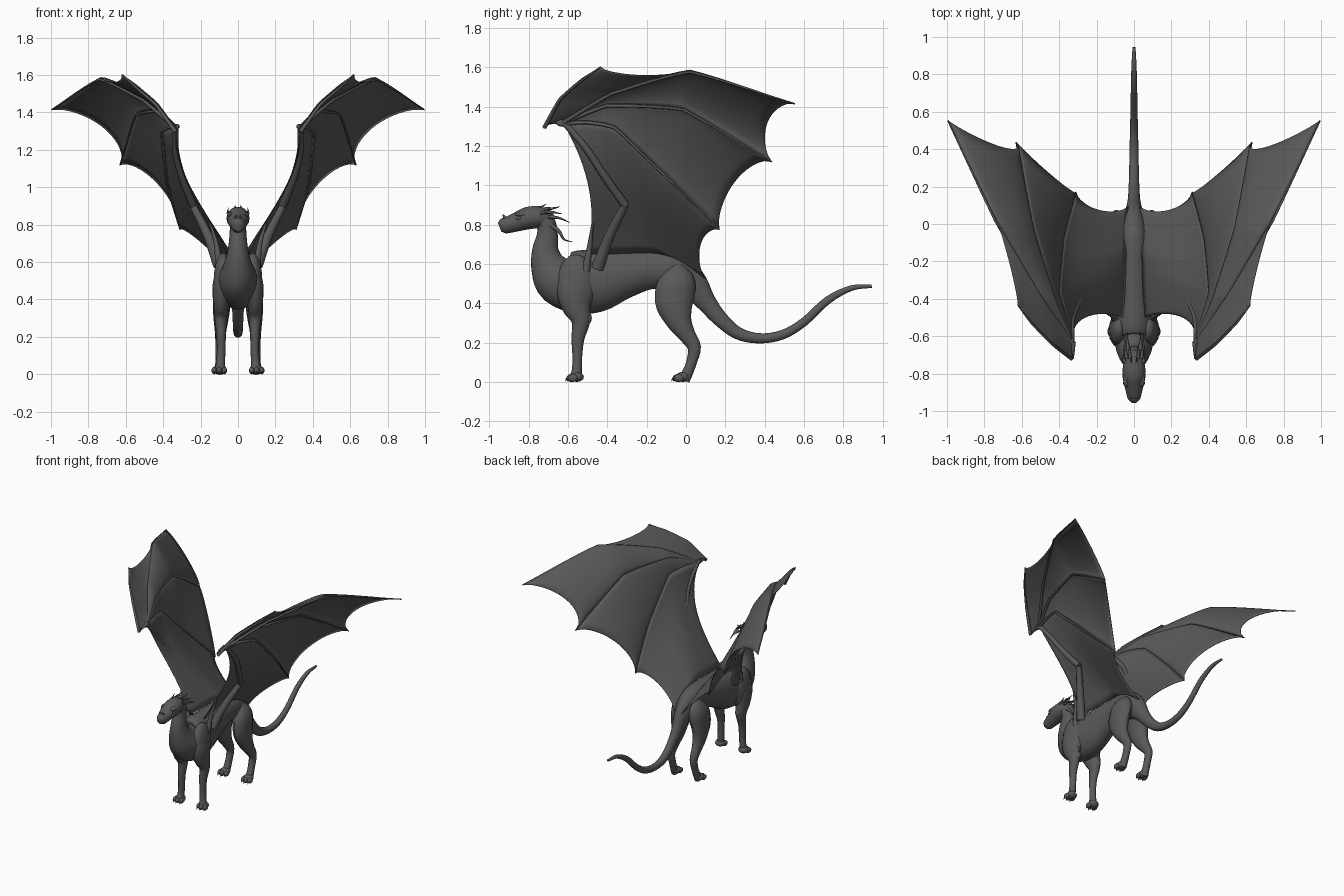
import bpy, bmesh, math
from mathutils import Vector

if "Cube" in bpy.data.objects:
    bpy.data.objects.remove(bpy.data.objects["Cube"])

hide = bpy.data.materials.new("charcoal hide")
hide.diffuse_color = (0.1, 0.1, 0.1, 1)
hide.use_nodes = True
hide.node_tree.nodes["Principled BSDF"].inputs["Base Color"].default_value = hide.diffuse_color


def spline(pts, u, soft=1.0):
    """Point at u in 0..1 along control points; soft blends straight to Catmull-Rom."""
    p = [Vector(q) for q in pts]
    p = [2 * p[0] - p[1]] + p + [2 * p[-1] - p[-2]]
    f = min(max(u, 0), 1) * (len(pts) - 1)
    i = min(int(f), len(pts) - 2)
    t = f - i
    a, b, c, d = p[i:i + 4]
    curve = (2 * b + (c - a) * t + (2 * a - 5 * b + 4 * c - d) * t * t
             + (3 * b - a - 3 * c + d) * t ** 3) * 0.5
    return b.lerp(c, t).lerp(curve, soft)


def finish(name, bm, mirror):
    bmesh.ops.recalc_face_normals(bm, faces=bm.faces)
    me = bpy.data.meshes.new(name)
    bm.to_mesh(me)
    bm.free()
    me.materials.append(hide)
    ob = bpy.data.objects.new(name, me)
    bpy.context.collection.objects.link(ob)
    if mirror:
        ob.modifiers.new("mirror", 'MIRROR').use_mirror_merge = False
    bpy.context.view_layer.objects.active = ob
    ob.select_set(True)
    bpy.ops.object.shade_smooth_by_angle(angle=math.radians(50))
    ob.select_set(False)
    return ob


def tube(name, pts, sides=12, steps=4, mirror=True, soft=1.0):
    """Tapered tube; pts are (x, y, z, radius across x, other radius)."""
    bm = bmesh.new()
    n = (len(pts) - 1) * steps
    rows = [spline(pts, k / n, soft) for k in range(n + 1)]
    rings = []
    for k, r in enumerate(rows):
        a, b = rows[max(k - 1, 0)], rows[min(k + 1, n)]
        t = Vector((b - a)[:3]).normalized()
        up = t.cross(Vector((1, 0, 0))).normalized()
        side = up.cross(t).normalized()
        rx, rz = max(r[3], 0.001), max(r[4], 0.001)
        c = Vector(r[:3])
        rings.append([bm.verts.new(c + side * rx * math.cos(w) + up * rz * math.sin(w))
                      for w in (2 * math.pi * j / sides for j in range(sides))])
    for p, q in zip(rings, rings[1:]):
        for j in range(sides):
            bm.faces.new((p[j], p[(j + 1) % sides], q[(j + 1) % sides], q[j]))
    bm.faces.new(rings[0])
    bm.faces.new(rings[-1])
    return finish(name, bm, mirror)


def bone(name, pts, r0, r1, steps=5, soft=1.0):
    m = len(pts) - 1
    rr = [r0 + (r1 - r0) * i / m for i in range(m + 1)]
    return tube(name, [(*p, r, r) for p, r in zip(pts, rr)], 8, steps, True, soft)


def blob(name, c, s, mirror=True):
    bm = bmesh.new()
    bmesh.ops.create_uvsphere(bm, u_segments=14, v_segments=8, radius=1)
    for v in bm.verts:
        v.co = Vector([c[i] + v.co[i] * s[i] for i in range(3)])
    return finish(name, bm, mirror)


# Tail, trunk and neck as one tapering form: (y, z, half width, half depth)
spine = [(.945, .487, .008, .008), (.84, .477, .014, .014), (.72, .415, .017, .02),
         (.60, .305, .019, .022), (.49, .24, .022, .024), (.37, .222, .024, .026),
         (.26, .25, .027, .032), (.17, .325, .03, .04), (.10, .41, .038, .052),
         (.03, .50, .055, .08), (-.06, .56, .075, .1), (-.18, .572, .08, .1),
         (-.32, .547, .095, .125), (-.45, .515, .108, .158), (-.56, .508, .115, .16),
         (-.65, .525, .1, .13), (-.70, .595, .073, .092), (-.715, .67, .054, .068),
         (-.705, .75, .045, .053), (-.715, .81, .044, .05), (-.76, .842, .046, .05)]
tube("body_neck_tail", [(0, *p) for p in spine], 24, 4, False)

# Head
skull = [(-.68, .825, .025, .03), (-.74, .838, .054, .054), (-.80, .834, .062, .058),
         (-.85, .818, .055, .051), (-.90, .801, .042, .044), (-.93, .793, .035, .039),
         (-.948, .786, .02, .024)]
tube("head", [(0, *p) for p in skull], 18, 4, False)
blob("brow", (.04, -.83, .853), (.018, .04, .014))
blob("eye", (.05, -.85, .832), (.008, .014, .009))
bone("nose_horn", [(.012, -.915, .82), (.012, -.925, .84), (.012, -.932, .852)], .012, .002, 2)

# Crown spikes and jaw spikes
for i, (x, y, z, dy, dz) in enumerate([
        (.012, -.77, .885, .06, .02), (.02, -.72, .88, .08, .012),
        (.04, -.72, .865, .09, -.01), (.045, -.70, .84, .11, -.03),
        (.05, -.74, .86, .05, .03)]):
    bone(f"crown_spike_{i}", [(x, y, z), (x + .004, y + dy * .5, z + dz * .2),
                              (x + .002, y + dy, z + dz)], .011, .001, 3)
bone("jaw_spike", [(.03, -.69, .80), (.035, -.645, .765), (.035, -.62, .725),
                   (.035, -.575, .712)], .013, .001, 3)

# Legs: (x, y, z, half width, half depth)
tube("front_leg", [(.07, -.58, .58, .04, .06), (.083, -.575, .48, .052, .085),
                   (.09, -.56, .39, .044, .074), (.092, -.535, .31, .034, .048),
                   (.09, -.55, .22, .026, .033), (.09, -.553, .13, .023, .025),
                   (.093, -.555, .06, .024, .026), (.097, -.565, .015, .03, .032)])
tube("hind_leg", [(.04, -.05, .60, .02, .03), (.068, -.045, .52, .055, .092),
                  (.084, -.06, .41, .05, .098), (.09, -.035, .31, .042, .066),
                  (.093, .005, .24, .032, .044), (.095, .042, .175, .026, .034),
                  (.095, .028, .10, .024, .027), (.097, .005, .04, .026, .028),
                  (.098, -.01, .012, .028, .03)])
blob("front_elbow", (.09, -.505, .325), (.022, .026, .035))
blob("shoulder_muscle", (.08, -.56, .49), (.052, .1, .16))
for leg, y0 in (("front", -.565), ("hind", -.025)):
    blob(f"{leg}_foot", (.098, y0 + .01, .026), (.038, .035, .026))
    for k in (-1, 0, 1):
        tx, ty = .1 + k * .027, y0 - .018 + abs(k) * .008
        blob(f"{leg}_toe_{k + 1}", (tx, ty, .02), (.015, .026, .02))
        bone(f"{leg}_claw_{k + 1}", [(tx, ty - .012, .022), (tx, ty - .025, .016),
                                     (tx, ty - .03, .003)], .008, .001, 2)

# Wing skeleton, carried on the outer side of the skin
hub, point = (.325, -.63, 1.325), (.325, -.72, 1.305)
lead = [point, (.43, -.64, 1.45), (.54, -.53, 1.545), (.62, -.435, 1.602)]
long = [hub, (.50, -.38, 1.475), (.735, .02, 1.587), (.995, .553, 1.415)]
middle = [hub, (.42, -.40, 1.415), (.54, -.015, 1.395), (.63, .437, 1.12)]
inner = [hub, (.36, -.50, 1.33), (.40, -.36, 1.30), (.375, -.08, 1.03), (.31, .17, .775)]
flank = [(.06, -.50, .65), (.048, -.35, .653), (.042, -.15, .655), (.03, .095, .53)]
SOFT = .3
for nm, rib in (("lead", lead), ("long", long), ("middle", middle), ("inner", inner)):
    under = [(x + .008, y, z - .01) for x, y, z in rib[:-1]] + [rib[-1]]
    bone(f"{nm}_finger", under, .011, .004, 6, SOFT)
bone("wing_upper_arm", [(.1, -.45, .58), (.16, -.39, .74), (.24, -.31, .90)], .032, .02)
bone("wing_forearm", [(.24, -.31, .90), (.295, -.41, 1.04), (.333, -.51, 1.19),
                      (.333, -.62, 1.32)], .022, .016)
bone("wing_front_cord", [(.10, -.51, .56), (.115, -.49, .69), (.15, -.475, .81)], .022, .005)
bone("wrist_claw", [hub, (.325, -.68, 1.32), point], .014, .003)
blob("wrist", (.333, -.63, 1.318), (.014, .03, .02))


def membrane(name, ribs, ends, middle_edge, notch=0, sag=0, n=24, m=16):
    """Skin between two ribs; its outer edge is pulled in to pass through middle_edge."""
    bm = bmesh.new()
    tips = [spline(r, e, SOFT) for r, e in zip(ribs, ends)]
    pull = Vector(middle_edge) - (tips[0] + tips[1]) / 2
    rows = []
    for j in range(m + 1):
        t = j / m
        arc = 4 * t * (1 - t)
        row = []
        for i in range(n + 1):
            k = i / n
            u = notch * arc * (1 - k) + k
            p = spline(ribs[0], u * ends[0], SOFT).lerp(spline(ribs[1], u * ends[1], SOFT), t)
            p += Vector((.95, 0, -.3)) * sag * arc * (1.6 - 1.2 * t) * (1 - k)
            p += pull * arc ** .7 * k * k
            row.append(bm.verts.new(p))
        rows.append(row)
    for a, b in zip(rows, rows[1:]):
        for i in range(n):
            bm.faces.new((a[i], a[i + 1], b[i + 1], b[i]))
    bmesh.ops.remove_doubles(bm, verts=bm.verts, dist=1e-5)
    ob = finish(name, bm, True)
    s = ob.modifiers.new("skin", 'SOLIDIFY')
    s.thickness, s.offset = .004, 0


membrane("front_membrane", (lead, long), (1, 2 / 3), (.66, -.23, 1.56))
membrane("outer_membrane", (long, middle), (1, 1), (.72, .415, 1.32))
membrane("middle_membrane", (middle, inner), (1, 1), (.43, .25, 1.02))
membrane("inner_membrane", (inner, flank), (1, 1), (.19, .075, .70), .15, .045)
